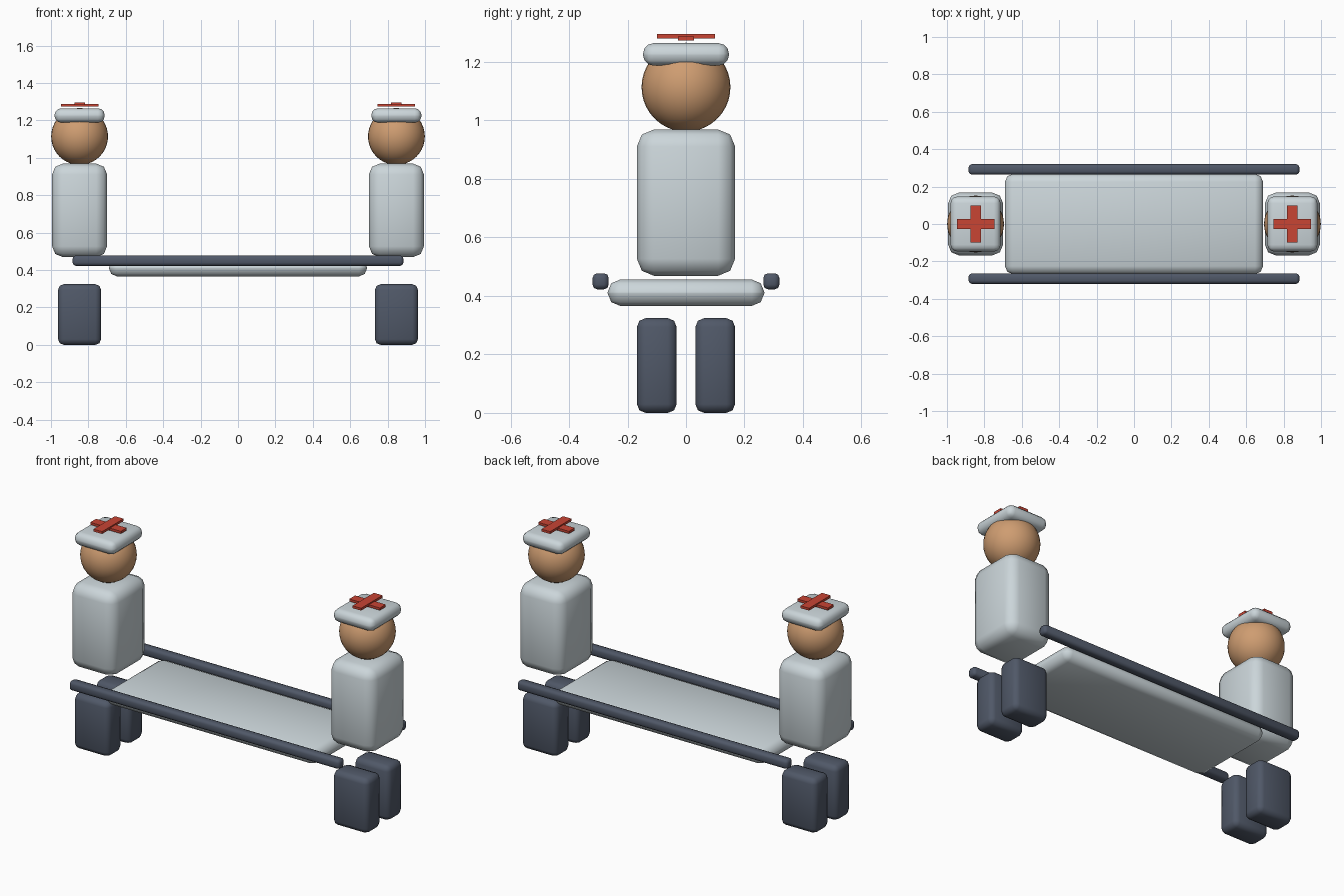
import bpy
import bmesh
from mathutils import Matrix, Vector

if "Cube" in bpy.data.objects:
    bpy.data.objects.remove(bpy.data.objects["Cube"])


def material(name, rgb):
    m = bpy.data.materials.new(name)
    m.diffuse_color = (*rgb, 1.0)
    m.use_nodes = True
    m.node_tree.nodes["Principled BSDF"].inputs["Base Color"].default_value = m.diffuse_color
    return m


PALE = material("pale grey cloth", (0.60, 0.67, 0.70))
DARK = material("dark slate", (0.08, 0.098, 0.138))
SKIN = material("skin tan", (0.62, 0.335, 0.165))
RED = material("cross red", (0.58, 0.058, 0.034))


def finish(name, bm, mat, smooth=True):
    mesh = bpy.data.meshes.new(name)
    for f in bm.faces:
        f.smooth = smooth
    bm.to_mesh(mesh)
    bm.free()
    mesh.materials.append(mat)
    obj = bpy.data.objects.new(name, mesh)
    bpy.context.collection.objects.link(obj)
    return obj


def rounded_box(name, center, size, bevel, mat, segments=2):
    """Box with rounded edges; a zero bevel gives a plain sharp box."""
    bm = bmesh.new()
    bmesh.ops.create_cube(bm, size=1.0)
    bmesh.ops.scale(bm, vec=Vector(size), verts=bm.verts)
    if bevel:
        bmesh.ops.bevel(bm, geom=bm.edges[:], offset=bevel, segments=segments,
                        profile=0.5, affect='EDGES', clamp_overlap=True)
    bmesh.ops.translate(bm, vec=Vector(center), verts=bm.verts)
    return finish(name, bm, mat, smooth=bool(bevel))


def ball(name, center, radius, mat):
    bm = bmesh.new()
    bmesh.ops.create_uvsphere(bm, u_segments=32, v_segments=20, radius=radius,
                              matrix=Matrix.Translation(center))
    return finish(name, bm, mat)


# Stretcher bed and the two carrying poles
rounded_box("stretcher_bed", (0, 0, 0.411), (1.38, 0.536, 0.09), 0.043, PALE)
for side, tag in ((-1, "front"), (1, "back")):
    rounded_box(f"pole_{tag}", (0, side * 0.292, 0.45), (1.768, 0.055, 0.055), 0.016, DARK)

# A bearer at each end of the stretcher
for end, tag in ((-1, "left"), (1, "right")):
    x = end * 0.847
    for side, leg in ((-1, "front"), (1, "back")):
        rounded_box(f"{tag}_bearer_{leg}_leg", (x, side * 0.1, 0.162),
                    (0.23, 0.136, 0.324), 0.03, DARK)
    rounded_box(f"{tag}_bearer_torso", (x, 0, 0.719), (0.294, 0.336, 0.5), 0.058, PALE)
    ball(f"{tag}_bearer_head", (x, 0, 1.114), 0.152, SKIN)
    rounded_box(f"{tag}_bearer_cap", (x, 0, 1.226), (0.268, 0.294, 0.077), 0.036, PALE, 3)
    # Cross emblem: two overlapping bars just above the cap
    rounded_box(f"{tag}_cross_long_bar", (x, 0, 1.288), (0.056, 0.2, 0.014), 0, RED)
    rounded_box(f"{tag}_cross_wide_bar", (x, 0, 1.281), (0.2, 0.054, 0.014), 0, RED)
